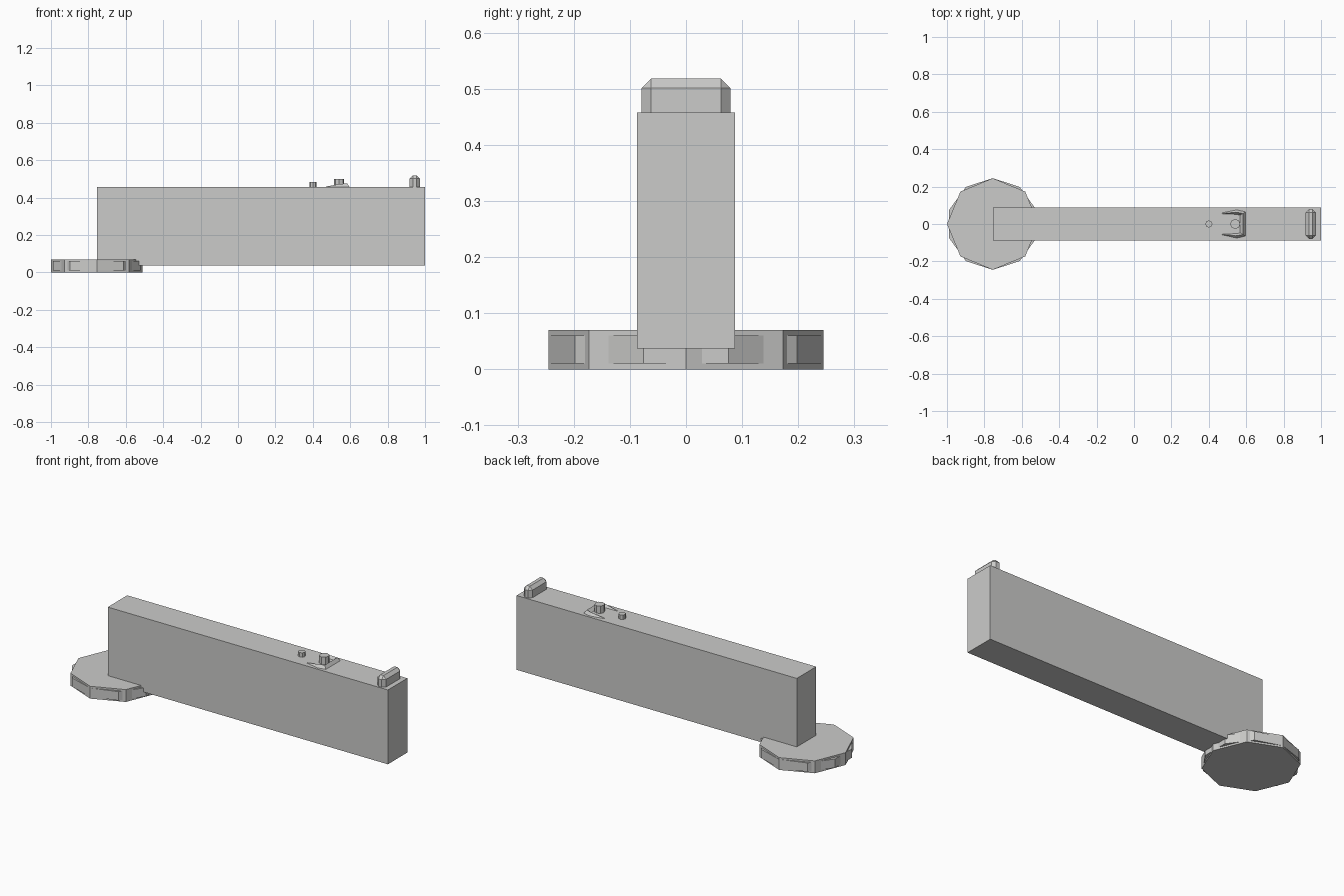
import bpy, bmesh, math
from mathutils import Matrix

cube = bpy.data.objects.get("Cube")
if cube:
    bpy.data.objects.remove(cube, do_unlink=True)

grey = bpy.data.materials.new("light grey")
grey.use_nodes = True
COLOUR = (0.6, 0.6, 0.59, 1)
grey.diffuse_color = COLOUR
grey.node_tree.nodes["Principled BSDF"].inputs["Base Color"].default_value = COLOUR

BODY_TOP = 0.458


def finish(name, bm):
    bmesh.ops.recalc_face_normals(bm, faces=bm.faces)
    mesh = bpy.data.meshes.new(name)
    bm.to_mesh(mesh)
    bm.free()
    mesh.materials.append(grey)
    obj = bpy.data.objects.new(name, mesh)
    bpy.context.collection.objects.link(obj)
    return obj


def box(name, x0, x1, half_y, z0, z1, bevel=0):
    bm = bmesh.new()
    place = Matrix.Translation(((x0 + x1) / 2, 0, (z0 + z1) / 2))
    scale = Matrix.Diagonal((x1 - x0, 2 * half_y, z1 - z0, 1))
    bmesh.ops.create_cube(bm, size=1, matrix=place @ scale)
    if bevel:
        # chamfer every edge except those sunk in the body
        edges = [e for e in bm.edges if max(v.co.z for v in e.verts) > z0 + 0.001]
        bmesh.ops.bevel(bm, geom=edges, offset=bevel, segments=1, affect='EDGES')
    return finish(name, bm)


def prism(name, x, radius, z0, z1, sides, first_angle=0):
    bm = bmesh.new()
    ring = []
    for i in range(sides):
        a = first_angle + math.tau * i / sides
        ring.append(bm.verts.new((x + radius * math.cos(a), radius * math.sin(a), z0)))
    base = bm.faces.new(ring)
    top = bmesh.ops.extrude_face_region(bm, geom=[base])
    # keep the lower cap so that the prism is closed
    moved = [v for v in top["geom"] if isinstance(v, bmesh.types.BMVert)]
    bmesh.ops.translate(bm, verts=moved, vec=(0, 0, z1 - z0))
    if not any(all(abs(v.co.z - z0) < 1e-5 for v in f.verts) for f in bm.faces):
        bm.faces.new(ring)
    return finish(name, bm)


# Long slab body
box("body", -0.755, 1.0, 0.087, 0.037, BODY_TOP)

# Round foot: an octagon with a slightly thinner decagon rim through it
prism("foot_disc", -0.755, 0.245, 0, 0.07, 8)
prism("foot_rim", -0.755, 0.245, 0.01, 0.06, 10, math.pi / 2)

# Chamfered block at the end
box("end_block", 0.918, 0.972, 0.079, 0.44, 0.518, 0.017)

# Small studs on top
prism("small_stud", 0.40, 0.019, BODY_TOP - 0.01, 0.483, 8)
prism("large_stud", 0.541, 0.027, BODY_TOP - 0.01, 0.50, 8)

# U-shaped bracket: outer foot, ridge and inner foot at each station
half = [
    ((0.465, 0.060), (0.475, 0.056), (0.475, 0.052), 0.460),
    ((0.55, 0.077), (0.545, 0.063), (0.55, 0.050), 0.473),
    ((0.597, 0.066), (0.583, 0.056), (0.565, 0.046), 0.476),
]
bm = bmesh.new()
stations = [(s, 1) for s in half] + [(s, -1) for s in reversed(half)]
rows = []
for (outer, ridge, inner, z), side in stations:
    heights = (BODY_TOP - 0.002, z, BODY_TOP - 0.002)
    rows.append([bm.verts.new((p[0], side * p[1], h))
                 for p, h in zip((outer, ridge, inner), heights)])
for a, b in zip(rows, rows[1:]):
    for i in range(3):
        j = (i + 1) % 3
        bm.faces.new((a[i], a[j], b[j], b[i]))
bm.faces.new(rows[0])
bm.faces.new(rows[-1])
finish("bracket", bm)
